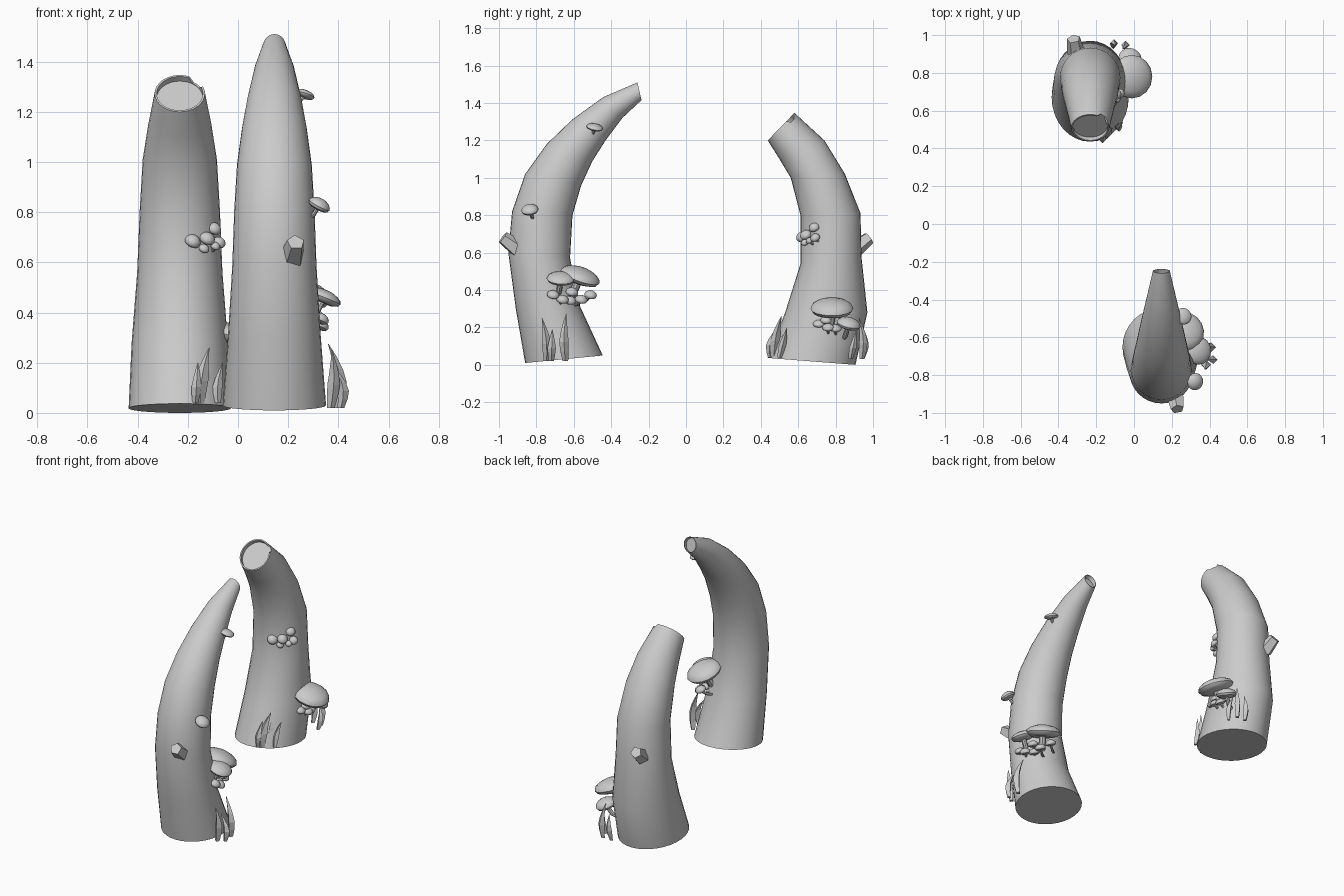
import bpy, bmesh, math
from mathutils import Vector

if "Cube" in bpy.data.objects:
    bpy.data.objects.remove(bpy.data.objects["Cube"])


def make(name, rings, smooth=True):
    """Skin a list of closed rings and cap both ends."""
    bm = bmesh.new()
    vs = [[bm.verts.new(p) for p in r] for r in rings]
    n = len(vs[0])
    for a, b in zip(vs, vs[1:]):
        for i in range(n):
            j = (i + 1) % n
            bm.faces.new((a[i], a[j], b[j], b[i]))
    bm.faces.new(vs[0][::-1])
    bm.faces.new(vs[-1])
    bmesh.ops.recalc_face_normals(bm, faces=bm.faces)
    me = bpy.data.meshes.new(name)
    bm.to_mesh(me)
    bm.free()
    ob = bpy.data.objects.new(name, me)
    bpy.context.collection.objects.link(ob)
    if smooth:
        bpy.ops.object.select_all(action='DESELECT')
        ob.select_set(True)
        bpy.context.view_layer.objects.active = ob
        bpy.ops.object.shade_smooth_by_angle(angle=math.radians(40))
    return ob


def frame(d):
    d = Vector(d).normalized()
    u = d.cross(Vector((0, 1, 0)) if abs(d.y) < .9 else Vector((1, 0, 0))).normalized()
    return u, d.cross(u), d


def ring(c, d, ru, n, rv=None):
    u, v, _ = frame(d)
    rv = rv or ru
    return [Vector(c) + u * ru * math.cos(2 * math.pi * i / n)
            + v * rv * math.sin(2 * math.pi * i / n) for i in range(n)]


def trunk(name, cx, spec, notch=()):
    """spec rows: y,z on one side, y,z on the other side, half width in x."""
    n, rings = 32, []
    for y0, z0, y1, z1, rx in spec:
        c = Vector((cx, (y0 + y1) / 2, (z0 + z1) / 2))
        v = Vector((0, (y1 - y0) / 2, (z1 - z0) / 2))
        rings.append([c + Vector((rx, 0, 0)) * math.cos(2 * math.pi * i / n)
                      + v * math.sin(2 * math.pi * i / n) for i in range(n)])
    # thin rim and sunken end face
    c = sum(rings[-1], Vector()) / n
    axis = (c - sum(rings[-2], Vector()) / n).normalized()
    inner = [c + (p - c) * .92 for p in rings[-1]]
    floor = [p - axis * .025 for p in inner]
    for i in notch:
        rings[-1][i] -= axis * .022
        inner[i] -= axis * .022
    make(name, rings + [inner, floor])


def mushroom(name, c, r, lean=(0, 0, 1), root=None, flat=.4):
    """Domed cap on an optional thin stem leading to root."""
    c = Vector(c)
    d = Vector(lean).normalized()
    prof = [(.15, -.75), (.6, -.75), (.9, -.5), (1, -.1), (.93, .3), (.72, .65), (.4, .92), (.1, 1)]
    make(name + "_cap", [ring(c + d * h * r * flat, d, r * k, 16) for k, h in prof])
    if root:
        root = Vector(root)
        s = c - d * r * flat * .5
        mid = (root + s) / 2 - Vector((0, 0, r * .25))
        w = max(r * .2, .008)
        make(name + "_stem", [ring(p, s - root, w, 8) for p in (root, mid, s)])


def blade(name, base, tip, w, bow):
    """Curved, pointed grass blade."""
    base, tip, bow = Vector(base), Vector(tip), Vector(bow)
    rings = []
    for t, k in ((0, .6), (.2, .85), (.4, 1), (.6, .75), (.8, .42), (1, .05)):
        p = base.lerp(tip, t) + bow * math.sin(math.pi * t)
        rings.append([p + Vector((x * w * k, y * w * k, 0))
                      for x, y in ((.75, 0), (0, .75), (-.75, 0), (0, -.75))])
    make(name, rings, False)


# Curved trunks
trunk("pointed_trunk", .145, [
    (-.86, .01, -.445, .05, .206), (-.91, .3, -.565, .31, .185),
    (-.95, .6, -.62, .57, .168), (-.93, .82, -.607, .8, .16),
    (-.86, 1.02, -.56, .96, .149), (-.745, 1.18, -.5, 1.09, .129),
    (-.61, 1.31, -.43, 1.20, .107), (-.445, 1.43, -.34, 1.32, .078),
    (-.26, 1.51, -.238, 1.415, .045)])
trunk("broken_trunk", -.232, [
    (.436, .037, .906, .0, .204), (.53, .28, .97, .28, .192),
    (.612, .54, .938, .58, .17), (.612, .8, .933, .81, .16),
    (.56, 1.0, .85, 1.02, .148), (.5, 1.1, .74, 1.2, .126),
    (.437, 1.2, .58, 1.347, .1)], notch=(3, 4, 5))

# Broken branch stubs, opposite each other
for name, s, x in (("front", 1, .215), ("back", -1, -.305)):
    a, b = Vector((x, -.90 * s, .62)), Vector((x + .015 * s, -.98 * s, .68))
    make(name + "_branch_stub", [ring(a, b - a, .05, 5), ring(b, b - a, .036, 5)], False)

# Shelf of mushrooms on the pointed trunk
mushroom("large_mushroom", (.265, -.565, .475), .11, (.25, .35, 1), (.22, -.64, .36))
mushroom("medium_mushroom", (.34, -.67, .462), .075, (.4, .05, 1), (.27, -.69, .36))
for i, (x, y, z) in enumerate([(.33, -.71, .375), (.33, -.66, .35), (.31, -.61, .39),
                               (.29, -.56, .35), (.25, -.51, .375), (.29, -.62, .345)]):
    mushroom(f"small_mushroom_{i}", (x, y, z), .034, (.4, .2, 1), (x - .06, y - .04, z - .03), .65)
mushroom("side_mushroom", (.325, -.835, .83), .046, (.55, -.15, 1), (.28, -.81, .78), .55)
mushroom("upper_mushroom", (.262, -.488, 1.27), .045, (.3, .2, 1), (.21, -.51, 1.22), .4)

# Shelf of mushrooms on the broken trunk
mushroom("wide_mushroom", (-.01, .78, .305), .115, (.35, 0, 1), (-.08, .76, .2))
mushroom("lower_mushroom", (-.02, .87, .22), .065, (.3, .25, 1), (-.09, .84, .14), .5)
for i, (x, y, z) in enumerate([(-.04, .71, .22), (-.02, .76, .2), (-.03, .80, .195), (-.03, .75, .24)]):
    mushroom(f"tiny_mushroom_{i}", (x, y, z), .032, (.4, 0, 1), (x - .05, y, z - .04), .6)
for i, (x, y, z, r) in enumerate([(-.18, .62, .685, .033), (-.122, .64, .695, .032),
                                  (-.095, .685, .735, .03), (-.075, .69, .68, .027),
                                  (-.135, .635, .655, .022), (-.09, .66, .665, .02)]):
    mushroom(f"bud_{i}", (x, y, z), r, (.5, -.5, 1), (x - .03, y + .05, z - .03), .75)

# Grass tufts
tufts = [
    ((.40, -.645, .02), (.36, -.64, .275), .034, (.025, -.01, 0)),
    ((.41, -.72, .02), (.375, -.715, .19), .03, (.025, 0, 0)),
    ((.37, -.745, .02), (.375, -.77, .25), .034, (.01, .01, 0)),
    ((-.15, .47, .04), (-.115, .51, .26), .036, (-.01, -.01, 0)),
    ((-.13, .53, .04), (-.125, .55, .225), .03, (0, -.015, 0)),
    ((-.08, .50, .04), (-.06, .54, .2), .026, (-.01, 0, 0)),
    ((-.17, .45, .04), (-.16, .49, .2), .026, (0, -.02, 0)),
    ((-.05, .94, .03), (-.06, .925, .25), .03, (.01, .015, 0)),
    ((-.11, .94, .03), (-.10, .945, .2), .028, (0, .015, 0)),
    ((-.03, .88, .03), (-.04, .91, .18), .026, (.015, 0, 0)),
]
for i, (b, t, w, bow) in enumerate(tufts):
    blade(f"grass_blade_{i}", b, t, w, bow)
